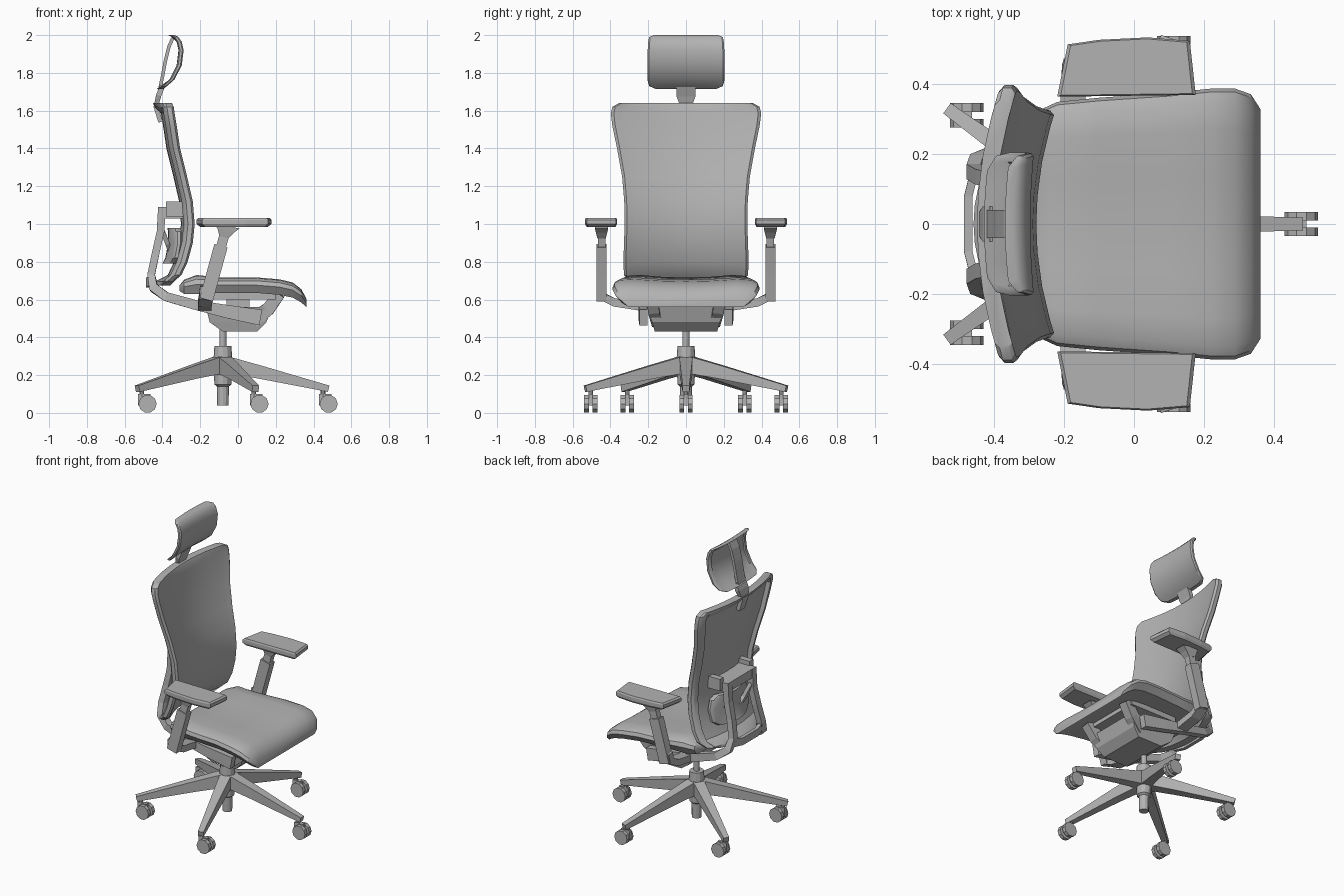
import bpy, bmesh, math
from mathutils import Vector

if bpy.data.objects.get("Cube"):
    bpy.data.objects.remove(bpy.data.objects["Cube"])

grey = bpy.data.materials.new("plain grey")
grey.use_nodes = True
COLOUR = (0.45, 0.45, 0.45, 1)
grey.diffuse_color = COLOUR
grey.node_tree.nodes["Principled BSDF"].inputs["Base Color"].default_value = COLOUR


def loft(name, rings, smooth=False):
    """Skin closed rings of equal length and cap both ends."""
    bm = bmesh.new()
    rows = [[bm.verts.new(p) for p in ring] for ring in rings]
    n = len(rows[0])
    for a, b in zip(rows, rows[1:]):
        for i in range(n):
            j = (i + 1) % n
            bm.faces.new((a[i], a[j], b[j], b[i]))
    bm.faces.new(rows[0])
    bm.faces.new(rows[-1])
    bmesh.ops.recalc_face_normals(bm, faces=bm.faces)
    mesh = bpy.data.meshes.new(name)
    bm.to_mesh(mesh)
    bm.free()
    mesh.materials.append(grey)
    obj = bpy.data.objects.new(name, mesh)
    bpy.context.collection.objects.link(obj)
    if smooth:
        bpy.ops.object.select_all(action='DESELECT')
        obj.select_set(True)
        bpy.context.view_layer.objects.active = obj
        bpy.ops.object.shade_smooth_by_angle(angle=math.radians(30))
    return obj


def box(name, x, y, z):
    return loft(name, [[(x[0], y[0], h), (x[1], y[0], h), (x[1], y[1], h), (x[0], y[1], h)] for h in z])


def sweep(name, path, sizes, side):
    """Run a rectangular section (half width along side, half height) along a path."""
    pts = [Vector(p) for p in path]
    rings = []
    for i, p in enumerate(pts):
        t = (pts[min(i + 1, len(pts) - 1)] - pts[max(i - 1, 0)]).normalized()
        s = Vector(side)
        s = (s - t * s.dot(t)).normalized()
        u = t.cross(s)
        w, h = sizes[min(i, len(sizes) - 1)]
        rings.append([p + s * w * a + u * h * b for a, b in ((-1, -1), (1, -1), (1, 1), (-1, 1))])
    return loft(name, rings)


def round_stack(name, x, y, levels, n=12):
    """Turned part from (radius, height) pairs."""
    return loft(name, [[(x + r * math.cos(2 * math.pi * i / n), y + r * math.sin(2 * math.pi * i / n), z)
                        for i in range(n)] for r, z in levels])


def shell(name, rows, depth, rim, skin):
    """Curved upright panel: rows of (z, front edge x, half width), hollow behind a rim."""
    us = [-1, -.96, -.87, -.84, -.55, -.25, 0, .25, .55, .84, .87, .96, 1]
    rings = []
    for k, (z, x, w) in enumerate(rows):
        solid = k < 2 or k > len(rows) - 3
        front, back = [], []
        for u in us:
            cx = x - depth * (1 - u * u)
            edge = abs(u) == 1
            t = rim if solid or abs(u) > .86 else skin
            front.append((cx - (rim * .3 if edge else 0), u * w, z))
            back.append((cx - t * (.8 if edge else 1), u * w, z))
        rings.append(front + back[::-1])
    return loft(name, rings, True)


# Five-legged base
HUB = -0.08
round_stack("base_hub", HUB, 0, [(.03, .04), (.032, .14), (.045, .15), (.05, .28), (.045, .355)])
round_stack("gas_column", HUB, 0, [(.018, .35), (.018, .46)])


def wheel(name, x, y):
    n, r = 10, .048
    return loft(name, [[(x + r * math.cos(2 * math.pi * i / n), y + s * .0125, .048 + r * math.sin(2 * math.pi * i / n))
                        for i in range(n)] for s in (-1, 1)])


for k in range(5):
    a = k * math.tau / 5
    c, s = math.cos(a), math.sin(a)

    def at(r, z):
        return (HUB + r * c, r * s, z)
    sweep(f"leg_{k}", [at(.02, .255), at(.2, .215), at(.56, .128)],
          [(.036, .045), (.03, .035), (.018, .017)], (-s, c, 0))
    x, y, _ = at(.53, 0)
    round_stack(f"castor_stem_{k}", x, y, [(.012, .08), (.012, .135)], 8)
    box(f"castor_fork_{k}", (x - .02, x + .045), (y - .011, y + .011), (.04, .1))
    for off in (-.0225, .0225):
        wheel(f"castor_wheel_{k}", x + .03, y + off)

# Tilt mechanism under the seat
mech = [(-.17, .2, .2, .56), (-.15, .2, .2, .5), (-.08, .12, .17, .435)]
loft("tilt_housing", [[(x0, -w, z), (x1, -w, z), (x1, w, z), (x0, w, z)] for x0, x1, w, z in
                      ((-.08, .1, .165, .43), (-.15, .15, .18, .48), (-.17, .18, .2, .56))])
for s in (-1, 1):
    sweep("seat_support", [(.08, s * .15, .49), (.16, s * .17, .55), (.22, s * .18, .63)],
          [(.03, .04), (.03, .035), (.03, .03)], (0, 1, 0))
box("seat_plate", (-.15, .2), (-.22, .22), (.6, .645))
box("seat_post", (-.06, .06), (-.14, .14), (.55, .61))

# Seat cushion with a drooping front lip: x, top, bottom, half width
seat_rows = [(-.31, .675, .645, .26), (-.285, .705, .63, .32), (-.22, .73, .63, .35),
             (-.1, .717, .635, .362), (.1, .717, .635, .376), (.22, .707, .625, .388),
             (.29, .69, .61, .388), (.335, .655, .585, .372), (.362, .605, .56, .33)]
rings = []
for x, top, bot, w in seat_rows:
    mid, h = (top + bot) / 2, top - bot
    half = [(1, mid), (.975, top - h * .22), (.9, top - h * .05), (.7, top), (.35, top - h * .1)]
    ring = [(x, w * u, z) for u, z in half] + [(x, 0, top - h * .14)]
    ring += [(x, -w * u, z) for u, z in half[::-1]]
    ring += [(x, w * u, bot) for u in (-.92, -.5, .5, .92)]
    rings.append(ring)
loft("seat_cushion", rings, True)

# Backrest with raised rim behind
shell("backrest", [(.675, -.355, .22), (.695, -.335, .3), (.73, -.295, .328), (.8, -.262, .332),
                   (.9, -.235, .328), (1.0, -.225, .325), (1.12, -.235, .327), (1.25, -.265, .338),
                   (1.4, -.302, .365), (1.52, -.32, .39), (1.585, -.331, .398),
                   (1.62, -.336, .39), (1.64, -.345, .355)], .055, .05, .022)

# Headrest shell, rear strut and neck
shell("headrest", [(1.715, -.395, .16), (1.73, -.375, .195), (1.765, -.335, .205), (1.84, -.297, .205),
                   (1.92, -.287, .203), (1.965, -.297, .2), (1.99, -.315, .195), (2.0, -.335, .17)],
      .01, .025, .018)
sweep("headrest_strut", [(-.345, 0, 1.985), (-.365, 0, 1.94), (-.385, 0, 1.86), (-.4, 0, 1.78), (-.415, 0, 1.71)],
      [(.04, .009)], (0, 1, 0))
sweep("headrest_neck", [(-.4, 0, 1.73), (-.42, 0, 1.68), (-.435, 0, 1.62), (-.41, 0, 1.54)],
      [(.05, .014), (.05, .014), (.03, .012)], (0, 1, 0))

# Back support: swept bars, cross block and lumbar pad
for s in (-1, 1):
    sweep("back_bar", [(.12, s * .225, .505), (-.05, s * .23, .535), (-.22, s * .23, .57), (-.38, s * .21, .615),
                       (-.445, s * .18, .66), (-.46, s * .15, .73), (-.435, s * .135, .85), (-.41, s * .13, .96),
                       (-.403, s * .13, 1.09)],
          [(.022, .042), (.022, .035), (.022, .026), (.022, .024), (.022, .024), (.022, .02)], (0, 1, 0))
    box("bar_bracket", (-.38, -.285), (s * .16 - .02, s * .16 + .02), (1.04, 1.12))
    sweep("lumbar_arm", [(-.41, s * .12, .99), (-.375, s * .09, .9), (-.35, s * .04, .83)], [(.018, .012)], (0, 1, 0))
box("back_cross_block", (-.42, -.29), (-.15, .15), (1.03, 1.09))
sweep("lower_cross_bar", [(-.455, -.16, .7), (-.475, -.08, .69), (-.475, .08, .69), (-.455, .16, .7)],
      [(.025, .012)], (0, 0, 1))
shell("lumbar_pad", [(.79, -.325, .15), (.82, -.31, .19), (.9, -.295, .2), (.96, -.295, .18), (.98, -.3, .14)],
      .045, .03, .03)

# Armrests
pad = [(-.22, .365), (-.19, .515), (-.1, .528), (.04, .535), (.16, .525), (.177, .37)]
for s in (-1, 1):
    loft("arm_pad", [[(-.02 + (x + .02) * k, s * (.447 + (y - .447) * k), z) for x, y in pad]
                     for k, z in ((.9, .985), (1, 1.0), (1, 1.022), (.95, 1.032))])
    sweep("arm_pad_mount", [(-.075, s * .447, .93), (-.065, s * .447, .965), (-.06, s * .447, .99)],
          [(.022, .025), (.03, .045), (.035, .07)], (0, 1, 0))
    sweep("arm_post", [(-.1, s * .447, .84), (-.07, s * .447, .95)], [(.02, .026)], (0, 1, 0))
    sweep("arm_sleeve", [(-.168, s * .447, .6), (-.13, s * .447, .74), (-.09, s * .447, .885)],
          [(.027, .036)], (0, 1, 0))
    sweep("arm_bracket", [(-.165, s * .45, .67), (-.17, s * .44, .615), (-.175, s * .38, .585), (-.175, s * .22, .56)],
          [(.036, .022)], (1, 0, 0))
